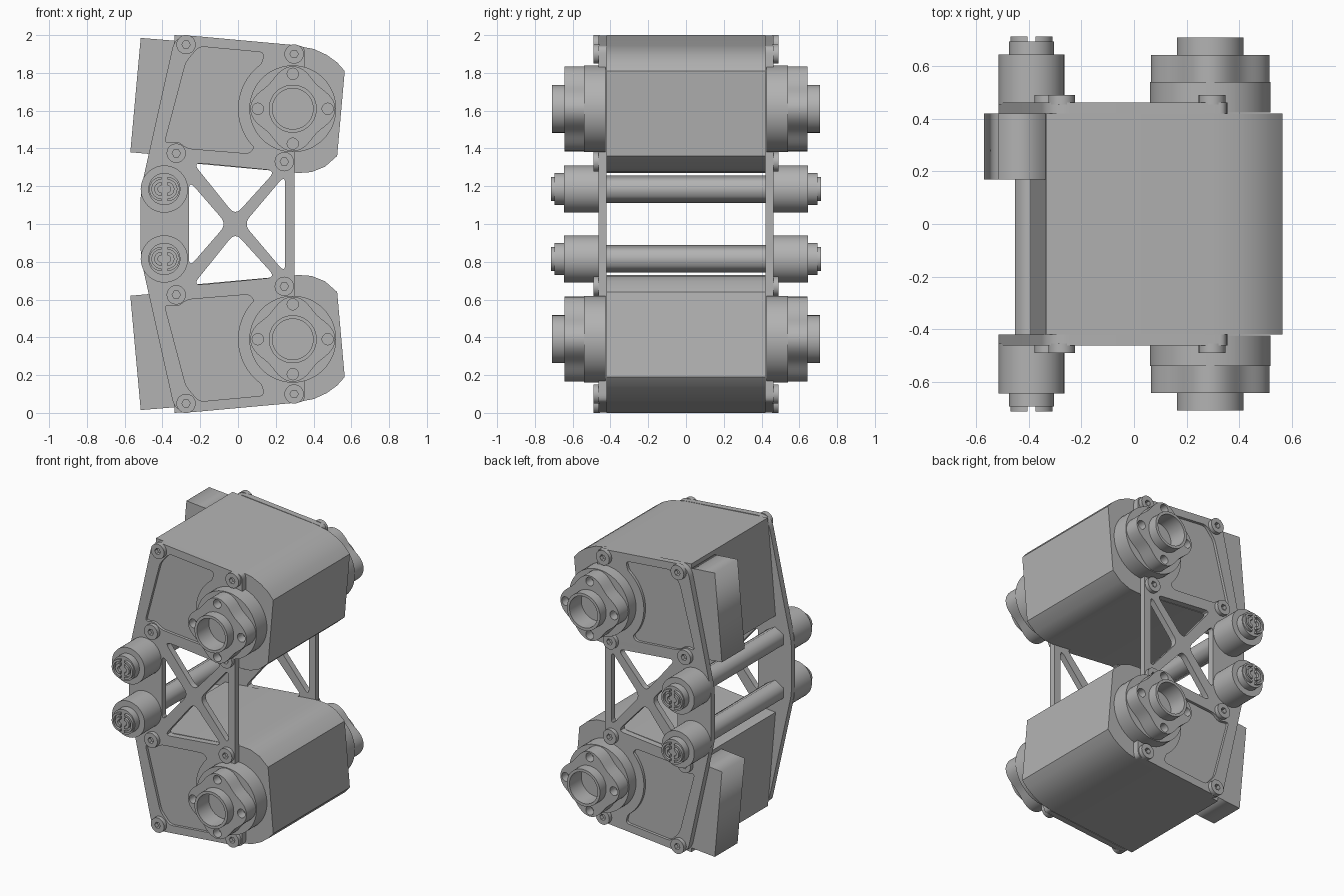
import bpy
import bmesh
from math import sin, cos, pi, radians
from mathutils import Vector

cube = bpy.data.objects.get("Cube")
if cube:
    bpy.data.objects.remove(cube, do_unlink=True)

grey = bpy.data.materials.new("plain grey")
grey.use_nodes = True
tone = (0.45, 0.45, 0.45, 1)
grey.diffuse_color = tone
grey.node_tree.nodes["Principled BSDF"].inputs["Base Color"].default_value = tone


def arc(cx, cz, r, a0=0, a1=360, n=48):
    """Points on an arc; a full circle leaves out the repeated end point."""
    last = n if a1 - a0 == 360 else n - 1
    angles = [radians(a0 + (a1 - a0) * i / last) for i in range(n)]
    return [(cx + r * cos(a), cz + r * sin(a)) for a in angles]


def rounded(points, r, steps=6):
    """Round every corner of a polygon."""
    out = []
    pts = [Vector(p) for p in points]
    for i, p in enumerate(pts):
        ends = []
        for q in (pts[i - 1], pts[(i + 1) % len(pts)]):
            d = q - p
            ends.append(p + d.normalized() * min(r, d.length * 0.45))
        for k in range(steps + 1):
            t = k / steps
            v = ends[0] * (1 - t) ** 2 + p * 2 * t * (1 - t) + ends[1] * t * t
            out.append((v.x, v.y))
    return out


def flip(points):
    return [(x, 2 - z) for x, z in points]


def slab(name, outline, y0, y1, holes=(), side=1, smooth=True):
    """Extrude an x-z outline with holes between two depths."""
    curve = bpy.data.curves.new(name, "CURVE")
    curve.dimensions = "2D"
    curve.fill_mode = "BOTH"
    curve.extrude = abs(y1 - y0) / 2
    for loop in [outline, *holes]:
        spline = curve.splines.new("POLY")
        spline.points.add(len(loop) - 1)
        for pt, (x, z) in zip(spline.points, loop):
            pt.co = (x, z, 0, 1)
        spline.use_cyclic_u = True
    temp = bpy.data.objects.new(name, curve)
    bpy.context.collection.objects.link(temp)
    bpy.context.view_layer.update()
    graph = bpy.context.evaluated_depsgraph_get()
    mesh = bpy.data.meshes.new_from_object(temp.evaluated_get(graph))
    bpy.data.objects.remove(temp, do_unlink=True)
    mid = side * (y0 + y1) / 2
    bm = bmesh.new()
    bm.from_mesh(mesh)
    for v in bm.verts:
        x, z, d = v.co
        v.co = (x, mid - d, z)
    bmesh.ops.remove_doubles(bm, verts=bm.verts, dist=0.0002)
    bmesh.ops.recalc_face_normals(bm, faces=bm.faces)
    bm.to_mesh(mesh)
    bm.free()
    mesh.materials.clear()
    mesh.materials.append(grey)
    obj = bpy.data.objects.new(name, mesh)
    bpy.context.collection.objects.link(obj)
    if smooth:
        bpy.ops.object.select_all(action="DESELECT")
        obj.select_set(True)
        bpy.context.view_layer.objects.active = obj
        bpy.ops.object.shade_smooth_by_angle(angle=radians(30))
    return obj


# Shared profiles, drawn for the upper half
AX, AZ = 0.29, 1.61
body = [(-0.335, 2.0), (-0.393, 1.335), (0.32, 1.27), (0.39, 1.275), (0.46, 1.303),
        (0.525, 1.36), (0.565, 1.81), (0.525, 1.855), (0.47, 1.895), (0.40, 1.927),
        (0.30, 1.945)]
block = [(-0.515, 1.985), (-0.57, 1.38), (-0.385, 1.363), (-0.33, 1.97)]
half_plate = [(-0.515, 1.18), (-0.34, 1.965), (-0.285, 2.0), (0.30, 1.947),
              (0.355, 1.94), (0.355, 1.78), (0.30, 1.5), (0.30, 1.3)]
plate = rounded(half_plate + flip(half_plate)[::-1], 0.045)
pocket = rounded([(-0.39, 1.425), (-0.275, 1.86), (-0.205, 1.94), (0.14, 1.908),
                  *arc(AX, AZ, 0.29, 125, 225, 20), (0.06, 1.373),
                  (-0.27, 1.40), (-0.32, 1.44)], 0.03)
top_window = rounded([(-0.24, 1.325), (0.2, 1.283), (-0.015, 1.045)], 0.05)
windows = [top_window, flip(top_window),
           rounded([(-0.26, 1.23), (-0.26, 0.77), (-0.06, 1)], 0.05),
           rounded([(0.25, 1.26), (0.25, 0.74), (0.03, 1)], 0.05)]
screws = [(-0.275, 1.95), (0.297, 1.90), (-0.327, 1.375), (0.245, 1.33)]
horn = []
for i in range(96):
    a = 2 * pi * i / 96
    r = 0.203 + 0.022 * cos(4 * a)
    horn.append((AX + r * cos(a), AZ + r * sin(a)))
horn_holes = [arc(AX + 0.185 * cos(k * pi / 2), AZ + 0.185 * sin(k * pi / 2), 0.03, n=20)
              for k in range(4)]
bore = arc(AX, AZ, 0.108)


def slot_halves(r_in, r_out):
    """Two half rings parted by a vertical slot."""
    return [arc(-0.39 + s * 0.016, 1.185, r_out, a, a + 180, 20)
            + arc(-0.39 + s * 0.016, 1.185, r_in, a, a + 180, 20)[::-1]
            for s, a in ((1, -90), (-1, 90))]


for level, place in (("upper", lambda p: p), ("lower", flip)):
    # Motor housing, rear connector block and hexagonal spacer
    slab(level + "_motor_body", place(body), -0.42, 0.42)
    slab(level + "_connector_block", place(block), 0.17, 0.42, smooth=False)
    slab(level + "_spacer_rod", place(arc(-0.39, 1.185, 0.0725, 90, 450, 6)),
         -0.42, 0.42, smooth=False)
    for end, side in (("front", -1), ("back", 1)):
        tag = level + "_" + end + "_"

        def part(name, outline, y0, y1, holes=()):
            slab(tag + name, place(outline), y0, y1, [place(h) for h in holes], side)

        # Output disc, lobed horn and hollow hub
        part("output_disc", arc(AX, AZ, 0.23), 0.425, 0.54)
        part("horn_base", horn, 0.54, 0.58)
        part("horn", horn, 0.58, 0.642, horn_holes + [bore])
        part("hub", arc(AX, AZ, 0.127), 0.642, 0.71, [bore])
        # Plate screws with sockets
        for i, (x, z) in enumerate(screws):
            part(f"screw_{i + 1}", arc(x, z, 0.051, n=28), 0.455, 0.49,
                 [arc(x, z, 0.022, n=6)])
        # Bumper, cap and slotted end
        part("bumper", arc(-0.39, 1.185, 0.125), 0.455, 0.645)
        part("cap", arc(-0.39, 1.185, 0.085), 0.645, 0.695)
        for k, shape in enumerate(slot_halves(0.05, 0.064) + slot_halves(0.018, 0.037)):
            part(f"slotted_ring_{k + 1}", shape, 0.695, 0.714)

# Side plates: a solid layer with windows and a rim layer with pockets
for end, side in (("front", -1), ("back", 1)):
    slab(end + "_side_plate", plate, 0.42, 0.443, windows, side)
    slab(end + "_side_plate_rim", plate, 0.443, 0.462,
         windows + [pocket, flip(pocket)], side)
